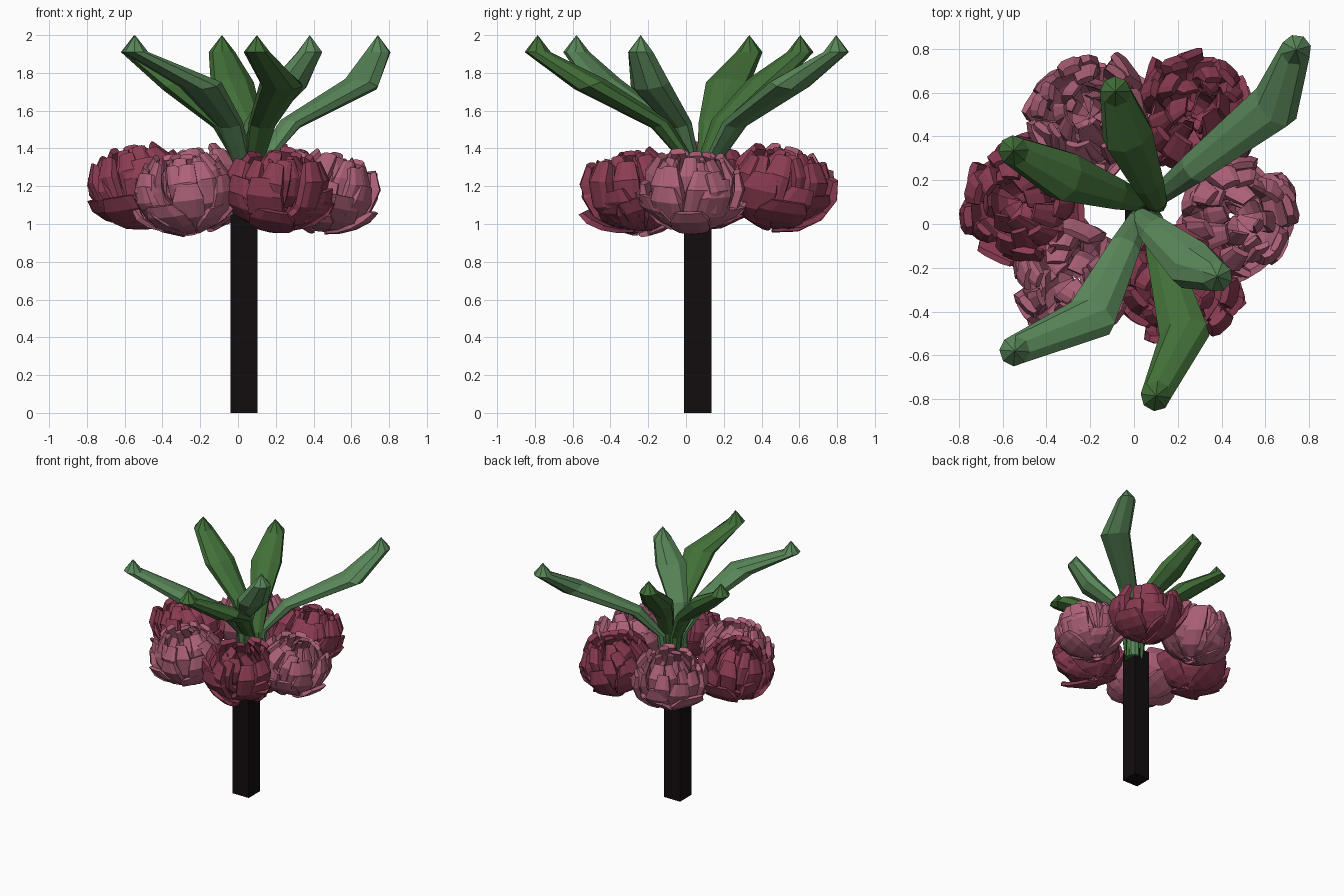
import bpy, bmesh, math, random
from mathutils import Vector, Matrix

if "Cube" in bpy.data.objects:
    bpy.data.objects.remove(bpy.data.objects["Cube"])

random.seed(11)

def material(name, rgb):
    m = bpy.data.materials.new(name)
    m.diffuse_color = (*rgb, 1)
    m.use_nodes = True
    m.node_tree.nodes["Principled BSDF"].inputs["Base Color"].default_value = m.diffuse_color
    return m

BLACK = material("stem_black", (0.006, 0.004, 0.005))
DARK_PINK = material("dark_pink", (0.26, 0.045, 0.085))
LIGHT_PINK = material("light_pink", (0.42, 0.12, 0.19))
GREENS = {"dark": material("leaf_green", (0.055, 0.16, 0.04)),
          "light": material("pale_leaf_green", (0.1, 0.24, 0.1))}

def finish(bm, name, mat):
    bmesh.ops.recalc_face_normals(bm, faces=bm.faces)
    me = bpy.data.meshes.new(name)
    bm.to_mesh(me)
    bm.free()
    me.materials.append(mat)
    ob = bpy.data.objects.new(name, me)
    bpy.context.collection.objects.link(ob)
    return ob

# Square stem
bm = bmesh.new()
bmesh.ops.create_cube(bm, size=1, matrix=Matrix.Translation((0.032, 0.062, 0.565))
                      @ Matrix.Diagonal((0.145, 0.145, 1.13, 1)))
finish(bm, "stem", BLACK)

# Leaves: tilted octagonal rings swept outward, closed by a pointed cap
def leaf(name, base, bend, tip, mat):
    base, bend, tip = Vector(base), Vector(bend), Vector(tip)
    out = (bend - base).normalized()
    side = Vector((-out.y, out.x))
    # centre, height, radius along, radius across, tilt
    path = [(base, 1.05, 0.03, 0.04, 0), (base.lerp(bend, 0.05), 1.33, 0.035, 0.05, 0),
            (base.lerp(bend, 0.32), 1.53, 0.045, 0.075, 0.5),
            (bend, 1.74, 0.075, 0.12, 0.4), (tip, 1.91, 0.07, 0.07, 0)]
    bm = bmesh.new()
    rings = []
    for c, z, ra, rs, tilt in path:
        ring = []
        for k in range(8):
            a = (k + 0.5) * math.pi / 4
            d = ra * math.cos(a)
            p = c + out * d + side * (rs * math.sin(a))
            ring.append(bm.verts.new((p.x, p.y, z - tilt * d)))
        rings.append(ring)
    for a, b in zip(rings, rings[1:]):
        for k in range(8):
            j = (k + 1) % 8
            bm.faces.new((a[k], a[j], b[j], b[k]))
    bm.faces.new(rings[0])
    apex = bm.verts.new((tip.x, tip.y, 2.0))
    for k in range(8):
        bm.faces.new((rings[-1][k], rings[-1][(k + 1) % 8], apex))
    finish(bm, name, mat)

for i, (base, bend, tip, tone) in enumerate([
        ((0.10, 0.12), (0.65, 0.55), (0.74, 0.795), "light"),
        ((0.03, 0.04), (-0.20, -0.43), (-0.545, -0.58), "light"),
        ((0.08, 0.04), (0.23, -0.51), (0.10, -0.785), "dark"),
        ((0.01, 0.04), (0.27, -0.19), (0.38, -0.24), "light"),
        ((0.11, 0.08), (-0.03, 0.41), (-0.085, 0.605), "dark"),
        ((0.03, 0.10), (-0.32, 0.22), (-0.55, 0.335), "dark")]):
    leaf(f"leaf_{i + 1}", base, bend, tip, GREENS[tone])

# One thick petal curving up from the bottom pole, with a flared blocky tip
def petal(bm, mtx, r, end_lat, width, thick, flare, turn):
    steps = 4
    twist = random.uniform(-0.35, 0.35)
    lean = random.uniform(-0.35, 0.35)
    rings = []
    for s in range(steps + 1):
        t = s / steps
        lat = math.radians(-80 + (end_lat + 80) * min(1, t * 1.05))
        w = width * (0.3, 0.75, 1.0, 1.0, 0.68)[s]
        th = thick * (0.7, 0.8, 1.0, 1.15, 0.7)[s]
        mid = r - thick / 2 + flare * t ** 3
        c = Vector((mid * math.cos(lat), lean * t * t * width, mid * math.sin(lat)))
        n = Vector((math.cos(lat), 0, math.sin(lat)))
        y = Vector((-math.sin(twist * t), math.cos(twist * t), 0))
        rot = Matrix.Rotation(turn, 3, 'Z')
        rings.append([bm.verts.new(mtx @ rot @ (c + n * (b * th / 2) + y * (a * w / 2)))
                      for a, b in ((-1, -0.6), (1, -0.6), (1, 0.6), (0.5, 1), (-0.5, 1), (-1, 0.6))])
    for a, b in zip(rings, rings[1:]):
        for k in range(6):
            j = (k + 1) % 6
            bm.faces.new((a[k], a[j], b[j], b[k]))
    bm.faces.new(rings[0])
    bm.faces.new(rings[-1])

# Flower heads: radius, end latitude, width, thickness, flare, count per layer
LAYERS = [(0.255, -8, 0.23, 0.05, 0.03, 7), (0.265, 18, 0.17, 0.06, 0.02, 6),
          (0.25, 40, 0.13, 0.07, 0.03, 7), (0.21, 52, 0.11, 0.06, 0.05, 6),
          (0.14, 66, 0.10, 0.05, 0.09, 6), (0.08, 70, 0.06, 0.03, 0.12, 4)]

def flower(name, pos, mat):
    pos = Vector(pos)
    out = Vector((pos.x - 0.02, pos.y - 0.1, 0)).normalized()
    tilt = Matrix.Rotation(math.radians(14), 3, Vector((-out.y, out.x, 0)))
    bm = bmesh.new()
    for n, (r, lat, w, th, flare, count) in enumerate(LAYERS):
        for k in range(count):
            turn = (k + 0.5 * (n % 2) + random.uniform(-0.25, 0.25)) * math.tau / count
            wobble = Matrix.Rotation(random.uniform(-0.15, 0.15), 3, 'X')
            petal(bm, tilt @ wobble, r * random.uniform(0.92, 1.05),
                  lat + random.uniform(-10, 10), w * random.uniform(0.85, 1.1),
                  th, flare, turn)
    bmesh.ops.scale(bm, vec=(1.03, 1.03, 0.93), verts=bm.verts)
    bmesh.ops.translate(bm, vec=pos, verts=bm.verts)
    finish(bm, name, mat)

for i, (pos, mat) in enumerate([
        ((-0.52, 0.10, 1.21), DARK_PINK), ((-0.21, 0.50, 1.20), LIGHT_PINK),
        ((0.28, 0.50, 1.20), DARK_PINK), ((0.48, 0.04, 1.18), LIGHT_PINK),
        ((0.22, -0.29, 1.19), DARK_PINK), ((-0.28, -0.26, 1.17), LIGHT_PINK)]):
    flower(f"flower_{i + 1}", pos, mat)
